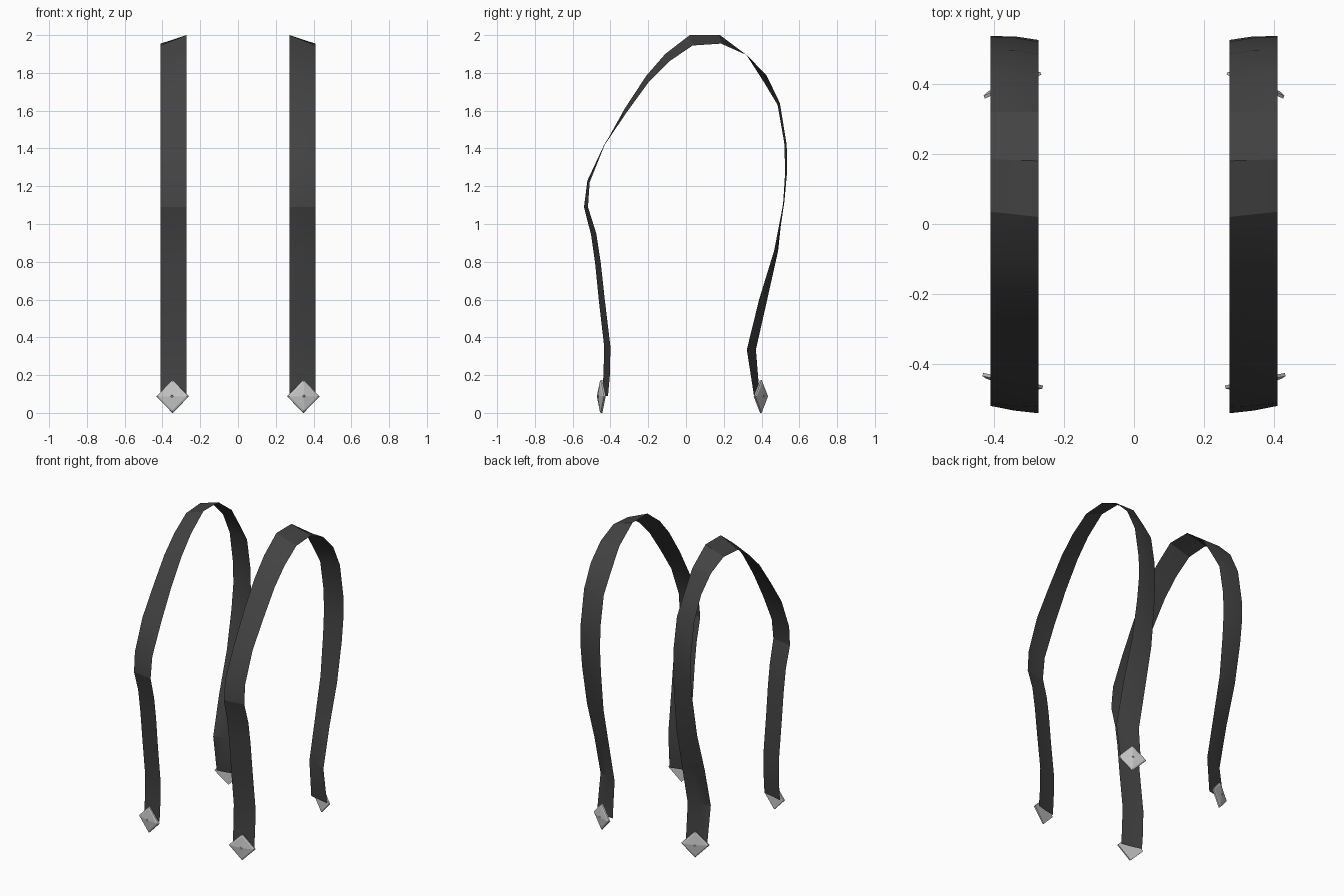
import bpy, bmesh, math
from mathutils import Vector

if "Cube" in bpy.data.objects:
    bpy.data.objects.remove(bpy.data.objects["Cube"])


def material(name, rgb):
    m = bpy.data.materials.new(name)
    m.diffuse_color = (*rgb, 1)
    m.use_nodes = True
    m.node_tree.nodes["Principled BSDF"].inputs["Base Color"].default_value = m.diffuse_color
    return m


FABRIC = material("charcoal fabric", (0.055, 0.055, 0.055))
METAL = material("light grey metal", (0.58, 0.58, 0.58))

# Strap edges from front end, over the shoulder, to back end:
# inner y, inner z, outer y, outer z
ROWS = [
    (-.445, .09, -.413, .09), (-.437, .20, -.403, .20), (-.433, .35, -.40, .35),
    (-.462, .60, -.43, .60), (-.482, .80, -.452, .80), (-.502, .94, -.475, .95),
    (-.54, 1.09, -.519, 1.09), (-.522, 1.23, -.51, 1.22), (-.43, 1.42, -.43, 1.42),
    (-.325, 1.61, -.315, 1.59), (-.21, 1.785, -.195, 1.755), (-.11, 1.90, -.09, 1.86),
    (.02, 2.0, .035, 1.945), (.18, 2.0, .185, 1.955), (.32, 1.895, .32, 1.895),
    (.41, 1.755, .425, 1.79), (.485, 1.63, .497, 1.64), (.52, 1.43, .533, 1.42),
    (.525, 1.28, .536, 1.28), (.515, 1.12, .517, 1.12), (.488, .86, .467, .86),
    (.43, .60, .387, .60), (.37, .335, .322, .335), (.39, .09, .36, .09),
]
X_IN, X_OUT = 0.272, 0.41


def make_object(name, bm, mat):
    bmesh.ops.recalc_face_normals(bm, faces=bm.faces)
    me = bpy.data.meshes.new(name)
    bm.to_mesh(me)
    bm.free()
    me.materials.append(mat)
    ob = bpy.data.objects.new(name, me)
    bpy.context.collection.objects.link(ob)
    return ob


def strap(name, side):
    # thin ribbon, three points across
    bm = bmesh.new()
    rows = []
    for iy, iz, oy, oz in ROWS:
        bulge = 0.005 if iy > 0.4 else -0.003 if iy < -0.4 else 0
        pts = [(X_IN, iy, iz),
               ((X_IN + X_OUT) / 2, (iy + oy) / 2 + bulge, (iz + oz) / 2),
               (X_OUT, oy, oz)]
        rows.append([bm.verts.new((side * x, y, z)) for x, y, z in pts])
    for a, b in zip(rows, rows[1:]):
        for i in range(2):
            bm.faces.new((a[i], a[i + 1], b[i + 1], b[i]))
    ob = make_object(name, bm, FABRIC)
    for p in ob.data.polygons:
        p.use_smooth = True
    bpy.context.view_layer.objects.active = ob
    ob.select_set(True)
    bpy.ops.object.shade_smooth_by_angle(angle=math.radians(20))
    ob.select_set(False)


def clip(name, side, y, normal):
    # diamond plate with bevelled rim, shallow pyramid and central dimple
    out = Vector((normal[0], normal[1], 0)).normalized()
    across = Vector((-out.y, out.x, 0))
    up = Vector((0, 0, 1))
    centre = Vector((0.345, y, 0.0875))
    bm = bmesh.new()
    rings = []
    for r, d in ((.0875, 0), (.0875, .009), (.076, .014), (.008, .022), (.005, .017)):
        ring = []
        for k in range(4):
            a = k * math.pi / 2
            v = centre + out * d + (across * math.cos(a) + up * math.sin(a)) * r
            ring.append(bm.verts.new((side * v.x, v.y, v.z)))
        rings.append(ring)
    for a, b in zip(rings, rings[1:]):
        for k in range(4):
            bm.faces.new((a[k], a[(k + 1) % 4], b[(k + 1) % 4], b[k]))
    bm.faces.new(rings[0])
    bm.faces.new(rings[-1])
    make_object(name, bm, METAL)


for label, side in (("right", 1), ("left", -1)):
    strap(label + " strap", side)
    clip(label + " front clip", side, -0.443, (0.21, -1))
    clip(label + " back clip", side, 0.392, (0.42, 1))
